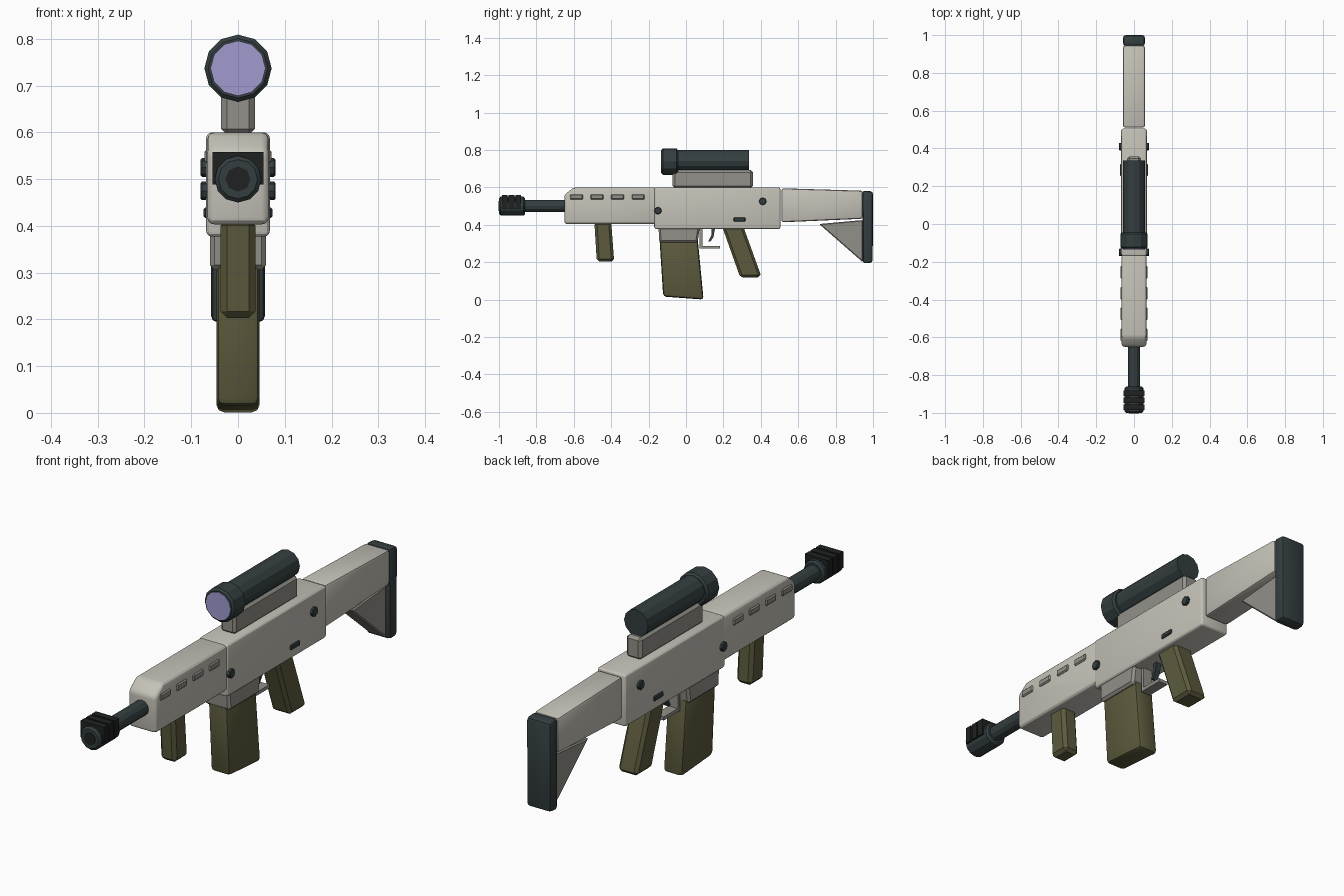
import bpy, bmesh, math
from mathutils import Matrix, Vector

if "Cube" in bpy.data.objects:
    bpy.data.objects.remove(bpy.data.objects["Cube"])


def material(name, rgb):
    m = bpy.data.materials.new(name)
    m.diffuse_color = (*rgb, 1)
    m.use_nodes = True
    m.node_tree.nodes["Principled BSDF"].inputs["Base Color"].default_value = m.diffuse_color
    return m


LIGHT = material("pale_grey", (0.56, 0.54, 0.48))
MID = material("mid_grey", (0.29, 0.28, 0.25))
OLIVE = material("olive", (0.107, 0.102, 0.046))
STEEL = material("gunmetal", (0.034, 0.048, 0.051))
BLACK = material("near_black", (0.014, 0.016, 0.016))
LENS = material("lavender_lens", (0.35, 0.33, 0.62))


def finish(name, bm, mat, bevel=0, segs=1, min_angle=25):
    """Bevel the sharp edges, then make a smooth-by-angle object."""
    bmesh.ops.recalc_face_normals(bm, faces=bm.faces[:])
    if bevel:
        edges = [e for e in bm.edges
                 if len(e.link_faces) == 2 and e.calc_face_angle(0) > math.radians(min_angle)]
        bmesh.ops.bevel(bm, geom=edges, offset=bevel, segments=segs,
                        profile=0.5, affect='EDGES', clamp_overlap=True)
    me = bpy.data.meshes.new(name)
    bm.to_mesh(me)
    bm.free()
    me.materials.append(mat)
    for p in me.polygons:
        p.use_smooth = True
    me.set_sharp_from_angle(angle=math.radians(28))
    ob = bpy.data.objects.new(name, me)
    bpy.context.collection.objects.link(ob)
    return ob


def prism(name, pts, half, mat, bevel=0.0, segs=1, x=0.0):
    """Side profile of (y, z) points, extruded across x."""
    bm = bmesh.new()
    face = bm.faces.new([bm.verts.new((x - half, y, z)) for y, z in pts])
    ext = bmesh.ops.extrude_face_region(bm, geom=[face])
    verts = [g for g in ext["geom"] if isinstance(g, bmesh.types.BMVert)]
    bmesh.ops.translate(bm, verts=verts, vec=(2 * half, 0, 0))
    return finish(name, bm, mat, bevel, segs)


def box(name, y0, y1, z0, z1, half, mat, bevel=0.0, segs=1, x=0.0):
    return prism(name, [(y0, z0), (y1, z0), (y1, z1), (y0, z1)], half, mat, bevel, segs, x)


def cylinder(name, start, end, r, sides, mat, bevel=0.0):
    """Cylinder between two points."""
    a, b = Vector(start), Vector(end)
    bm = bmesh.new()
    rot = (b - a).to_track_quat('Z', 'Y').to_matrix().to_4x4()
    bmesh.ops.create_cone(bm, cap_ends=True, segments=sides, radius1=r, radius2=r,
                          depth=(b - a).length,
                          matrix=Matrix.Translation((a + b) / 2) @ rot)
    return finish(name, bm, mat, bevel, 1, 60)


# Barrel and muzzle brake
cylinder("barrel", (0, -0.88, 0.5), (0, -0.62, 0.5), 0.033, 12, STEEL)
cylinder("muzzle", (0, -1.0, 0.5), (0, -0.86, 0.5), 0.05, 12, STEEL, 0.008)
cylinder("muzzle_bore", (0, -1.003, 0.5), (0, -0.99, 0.5), 0.027, 8, BLACK)
for i in range(3):
    y = -0.985 + i * 0.037
    box(f"muzzle_rib_{i + 1}", y, y + 0.03, 0.488, 0.558, 0.055, BLACK)

# Handguard and receiver
prism("handguard", [(-0.65, 0.403), (-0.16, 0.403), (-0.16, 0.6), (-0.6, 0.6), (-0.65, 0.56)],
      0.066, LIGHT, 0.016, 3)
box("receiver", -0.17, 0.505, 0.377, 0.6, 0.068, LIGHT, 0.012, 3)

# Side details on both sides
for side, s in (("right", 1), ("left", -1)):
    for i in range(4):
        y = -0.62 + i * 0.11
        box(f"vent_{side}_{i + 1}", y, y + 0.068, 0.534, 0.563, 0.006, MID, 0.005, 1, s * 0.066)
    for label, y, z in (("front", -0.15, 0.475), ("rear", 0.41, 0.525)):
        cylinder(f"pin_{label}_{side}", (s * 0.06, y, z), (s * 0.08, y, z), 0.02, 8, STEEL, 0.003)
    box(f"selector_{side}", 0.255, 0.317, 0.417, 0.439, 0.007, STEEL, 0.004, 1, s * 0.067)

# Stock, brace and butt pad
prism("stock", [(0.51, 0.413), (0.945, 0.432), (0.945, 0.582), (0.51, 0.595)],
      0.058, LIGHT, 0.012, 2)
prism("stock_brace", [(0.712, 0.404), (0.945, 0.2), (0.945, 0.425)], 0.04, MID, 0.005)
prism("butt_pad", [(0.945, 0.193), (0.998, 0.197), (1.0, 0.578), (0.943, 0.583)],
      0.058, STEEL, 0.014, 2)

# Scope
box("scope_mount", -0.072, 0.358, 0.595, 0.692, 0.036, MID, 0.012)
cylinder("scope_tube", (0, -0.08, 0.742), (0, 0.337, 0.742), 0.057, 12, STEEL)
cylinder("scope_bell", (0, -0.13, 0.737), (0, -0.044, 0.737), 0.072, 12, STEEL, 0.008)
cylinder("scope_lens", (0, -0.134, 0.737), (0, -0.126, 0.737), 0.059, 12, LENS)

# Magazine well and magazine
prism("magazine_well", [(-0.147, 0.39), (-0.143, 0.306), (0.062, 0.306), (0.074, 0.39)],
      0.06, MID, 0.01)
prism("magazine", [(-0.142, 0.33), (-0.122, 0.016), (0.094, 0.0), (0.062, 0.33)],
      0.046, OLIVE, 0.016, 2)

# Trigger and guard
prism("trigger_guard", [(0.072, 0.385), (0.072, 0.272), (0.182, 0.272), (0.182, 0.287),
                        (0.087, 0.287), (0.087, 0.385)], 0.022, MID)
prism("trigger", [(0.138, 0.385), (0.136, 0.345), (0.12, 0.312), (0.13, 0.309),
                  (0.147, 0.335), (0.156, 0.385)], 0.012, STEEL)

# Grips
prism("pistol_grip", [(0.19, 0.4), (0.29, 0.118), (0.398, 0.118), (0.397, 0.14), (0.303, 0.4)],
      0.046, OLIVE, 0.013, 1)
prism("foregrip", [(-0.49, 0.415), (-0.477, 0.203), (-0.384, 0.203), (-0.4, 0.415)],
      0.037, OLIVE, 0.014)
